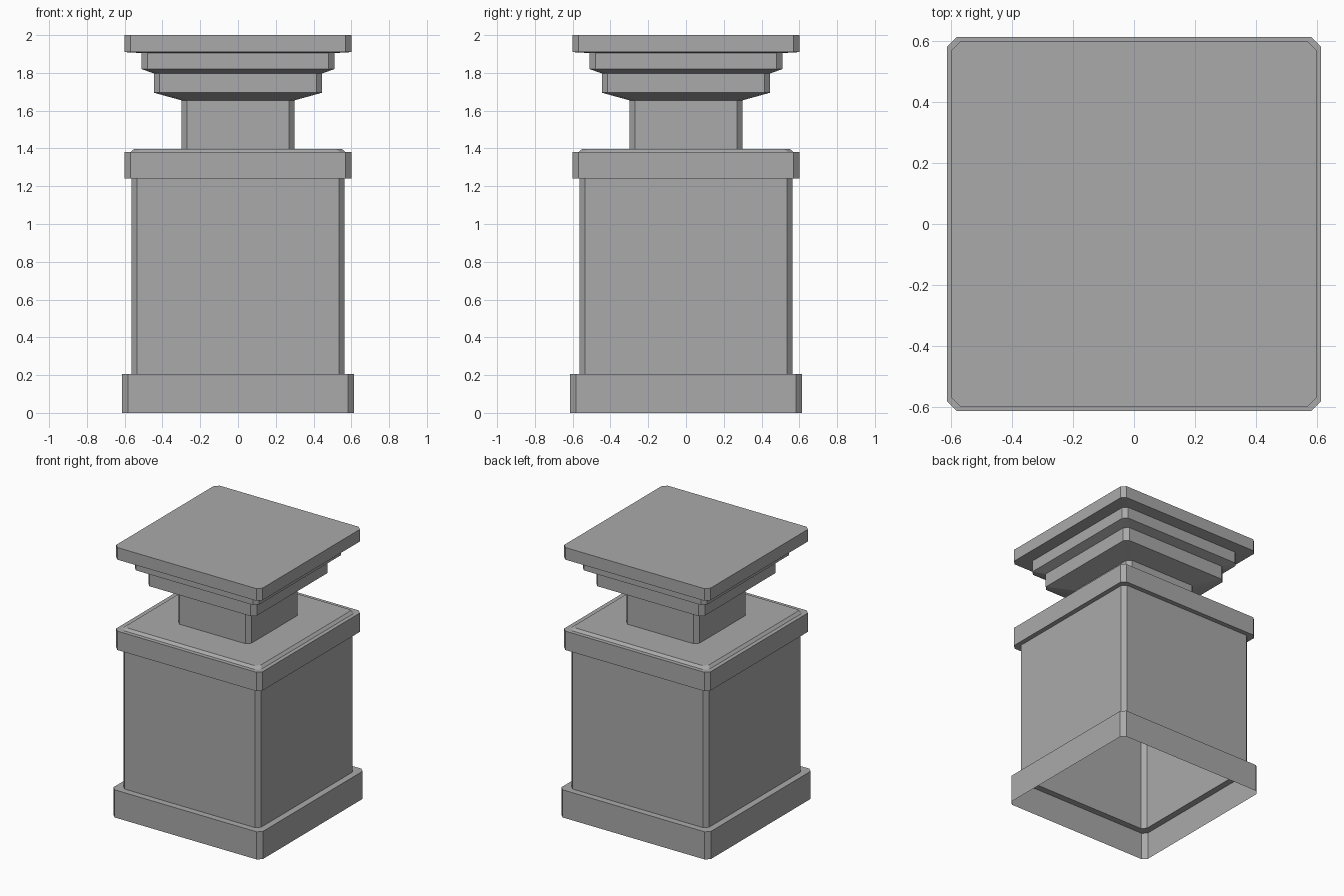
import bpy
import bmesh

default_cube = bpy.data.objects.get("Cube")
if default_cube:
    bpy.data.objects.remove(default_cube, do_unlink=True)

stone = bpy.data.materials.new("grey_stone")
stone.use_nodes = True
GREY = (0.4, 0.4, 0.4, 1.0)
stone.diffuse_color = GREY
stone.node_tree.nodes["Principled BSDF"].inputs["Base Color"].default_value = GREY

CHAMFER = 0.03


def chamfered_square(bm, half, z):
    """Ring of eight vertices: a square with its corners cut."""
    a, b = half, half - CHAMFER
    corners = [(a, -b), (a, b), (b, a), (-b, a),
               (-a, b), (-a, -b), (-b, -a), (b, -a)]
    return [bm.verts.new((x, y, z)) for x, y in corners]


def square_moulding(name, profile, closed_top=False):
    """Sweep a (half width, height) profile round the square plan."""
    bm = bmesh.new()
    rings = [chamfered_square(bm, half, z) for half, z in profile]
    for low, high in zip(rings, rings[1:]):
        for i in range(8):
            j = (i + 1) % 8
            bm.faces.new((low[i], low[j], high[j], high[i]))
    if closed_top:
        bm.faces.new(rings[-1])
    mesh = bpy.data.meshes.new(name)
    bm.to_mesh(mesh)
    bm.free()
    mesh.materials.append(stone)
    obj = bpy.data.objects.new(name, mesh)
    bpy.context.collection.objects.link(obj)
    return obj


# Hollow lower pillar, open underneath
square_moulding("plinth", [(0.613, 0), (0.613, 0.205), (0.565, 0.205)])
square_moulding("shaft", [(0.565, 0.205), (0.565, 1.24)])
square_moulding("collar", [(0.565, 1.24), (0.6, 1.24), (0.6, 1.38),
                           (0.57, 1.38), (0.55, 1.397), (0.3, 1.397)])

# Neck and stepped capital
square_moulding("neck", [(0.3, 1.397), (0.3, 1.655)])
square_moulding("lower_step", [(0.3, 1.655), (0.445, 1.695), (0.445, 1.797)])
square_moulding("upper_step", [(0.445, 1.797), (0.51, 1.82), (0.51, 1.905)])
square_moulding("cap_slab", [(0.51, 1.905), (0.6, 1.91), (0.6, 2.0)],
                closed_top=True)
